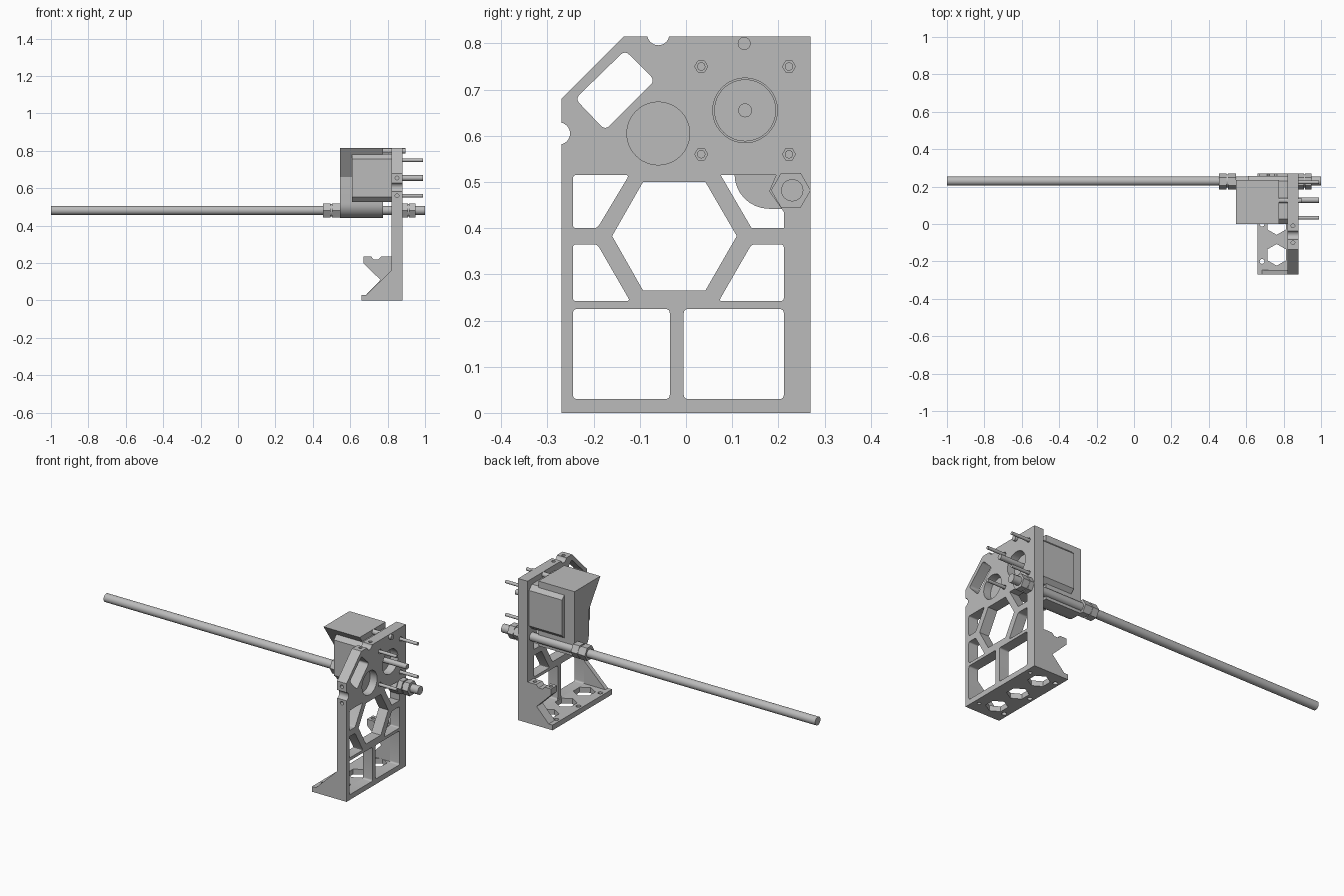
import bpy, bmesh, math
from mathutils import Vector

cube = bpy.data.objects.get("Cube")
if cube:
    bpy.data.objects.remove(cube, do_unlink=True)

grey = bpy.data.materials.new("light grey")
grey.use_nodes = True
grey.diffuse_color = (0.5, 0.5, 0.5, 1)
grey.node_tree.nodes["Principled BSDF"].inputs["Base Color"].default_value = (0.5, 0.5, 0.5, 1)
parts = []


def ngon(u, v, r, n=32, turn=0.0):
    return [(u + r * math.cos(turn + math.tau * i / n), v + r * math.sin(turn + math.tau * i / n))
            for i in range(n)]


def rounded(pts, r=0.012, steps=4):
    out = []
    for i, p in enumerate(pts):
        p, a, b = Vector(p), Vector(pts[i - 1]), Vector(pts[(i + 1) % len(pts)])
        a, b = p + (a - p).normalized() * r, p + (b - p).normalized() * r
        for k in range(steps + 1):
            t = k / steps
            out.append(tuple(a * (1 - t) ** 2 + p * 2 * t * (1 - t) + b * t * t))
    return out


def box(u0, u1, v0, v1):
    return [(u0, v0), (u1, v0), (u1, v1), (u0, v1)]


def place(axis, u, v, w):
    return {"x": (w, u, v), "y": (u, w, v), "z": (u, v, w)}[axis]


def prisms(name, shapes):
    """One object from (axis, outline, start, end) extrusions."""
    bm = bmesh.new()
    for axis, pts, lo, hi in shapes:
        a = [bm.verts.new(place(axis, u, v, lo)) for u, v in pts]
        b = [bm.verts.new(place(axis, u, v, hi)) for u, v in pts]
        bm.faces.new(a)
        bm.faces.new(b[::-1])
        for i in range(len(pts)):
            bm.faces.new((a[i], a[i - 1], b[i - 1], b[i]))
    bmesh.ops.recalc_face_normals(bm, faces=bm.faces)
    mesh = bpy.data.meshes.new(name)
    bm.to_mesh(mesh)
    bm.free()
    mesh.materials.append(grey)
    ob = bpy.data.objects.new(name, mesh)
    bpy.context.collection.objects.link(ob)
    parts.append(ob)
    return ob


def cut(ob, shapes):
    tool = prisms("cutter", shapes)
    tool.hide_render = True
    parts.remove(tool)
    mod = ob.modifiers.new("cut", "BOOLEAN")
    mod.operation = "DIFFERENCE"
    mod.solver = "EXACT"
    mod.object = tool
    bpy.context.view_layer.update()
    ob.data = bpy.data.meshes.new_from_object(ob.evaluated_get(bpy.context.evaluated_depsgraph_get()))
    ob.modifiers.clear()
    bpy.data.objects.remove(tool, do_unlink=True)


X0, X1 = 0.82, 0.88          # plate faces
MY, MZ = 0.128, 0.655        # motor axis
RY, RZ = 0.23, 0.482         # rod axis
screws = [(MY + i * 0.095, MZ + j * 0.095) for i in (-1, 1) for j in (-1, 1)]

# upright plate with its windows, notches and bores
plate = prisms("upright_plate", [("x", [(-0.27, 0), (0.27, 0), (0.27, 0.815), (-0.135, 0.815),
                                        (-0.27, 0.68)], X0, X1)])
windows = [
    rounded(box(-0.245, -0.035, 0.03, 0.225), 0.01),
    rounded(box(-0.005, 0.212, 0.03, 0.225), 0.01),
    [(-0.16, 0.383), (-0.093, 0.265), (0.042, 0.265), (0.11, 0.383), (0.042, 0.5), (-0.093, 0.5)],
    rounded([(-0.245, 0.4), (-0.192, 0.4), (-0.123, 0.515), (-0.245, 0.515)], 0.008),
    rounded([(-0.245, 0.365), (-0.192, 0.365), (-0.121, 0.242), (-0.245, 0.242)], 0.008),
    rounded([(0.212, 0.365), (0.142, 0.365), (0.071, 0.242), (0.212, 0.242)], 0.008),
    [(0.212, 0.4), (0.142, 0.4), (0.075, 0.515), (0.195, 0.515), (0.18, 0.48), (0.212, 0.435)],
    rounded([(-0.24, 0.68), (-0.132, 0.785), (-0.067, 0.72), (-0.175, 0.612)], 0.014),
    ngon(-0.06, 0.82, 0.024), ngon(-0.275, 0.605, 0.024),
    ngon(MY, MZ, 0.07, 48),
]
cuts = [("x", w, X0 - 0.02, X1 + 0.02) for w in windows]
cuts.append(("x", ngon(-0.06, 0.605, 0.068, 48), X0 + 0.015, X1 + 0.02))
cuts += [("x", ngon(y, z, 0.014, 6), X1 - 0.02, X1 + 0.02) for y, z in screws]
cuts += [("y", ngon(0.85, z, 0.01, 16), -0.3, -0.25) for z in (0.56, 0.655)]
cuts += [("z", ngon(0.85, y, 0.01, 16), 0.78, 0.85) for y in (-0.01, -0.1)]
cuts += [("z", ngon(0.85, y, 0.01, 16), -0.02, 0.02) for y in (-0.2, 0.2)]
cut(plate, cuts)

# foot with hexagonal and round holes
foot = prisms("foot", [("z", box(0.66, X0, -0.27, 0.27), 0, 0.03)])
cut(foot, [("z", ngon(0.763, y, 0.058, 6, math.pi / 2), -0.05, 0.1) for y in (-0.165, 0, 0.165)]
    + [("z", ngon(0.685, y, 0.013, 20), -0.05, 0.1) for y in (-0.2, 0, 0.2)])

# side walls of the foot
prisms("front_gusset", [("y", [(0.685, 0.03), (X0, 0.03), (X0, 0.16)], -0.27, -0.245)])
bracket = prisms("notched_bracket", [("y", [
    (0.685, 0.03), (X0, 0.03), (X0, 0.235), (0.765, 0.235), (0.75, 0.22), (0.725, 0.22),
    (0.712, 0.235), (0.67, 0.235), (0.67, 0.2), (0.762, 0.11)], 0.215, 0.27)])
cut(bracket, [("z", ngon(x, 0.242, 0.01, 16), 0.2, 0.26) for x in (0.69, 0.792)])

# motor body, with chamfered long edges, boss and shaft
c, h = 0.026, 0.128
body = [(h, h - c), (h - c, h), (c - h, h), (-h, h - c), (-h, c - h), (c - h, -h), (h - c, -h), (h, c - h)]
prisms("motor_body", [("x", [(MY + u, MZ + v) for u, v in body], 0.61, X0)])
prisms("motor_boss", [("x", ngon(MY, MZ, 0.067, 48), X0, X0 + 0.015)])
prisms("motor_shaft", [("x", ngon(MY, MZ, 0.015, 24), X0, 0.99)])
prisms("motor_screws", [("x", ngon(y, z, 0.009, 16), X0, 0.99) for y, z in screws])
prisms("top_screw", [("x", ngon(MY - 0.002, 0.8, 0.014, 24), 0.77, 0.895)])

# carriage block around the motor, rounded underneath
arc = [(0.18 - 0.075 * math.cos(t * math.pi / 16), 0.517 - 0.075 * math.sin(t * math.pi / 16))
       for t in range(9)]
prisms("carriage_block", [("x", [(0.235, 0.815), (0.0, 0.815), (0.105, 0.66)] + arc + [(0.235, 0.442)],
                           0.545, 0.775)])

# long rod and its nuts
prisms("long_rod", [("x", ngon(RY, RZ, 0.024, 32), -1, 1)])
for name, a, b in (("inner_nut", 0.455, 0.495), ("outer_nut", 0.503, 0.545),
                   ("plate_nut", X1, 0.908), ("end_nut", 0.914, 0.95)):
    prisms(name, [("x", ngon(RY - 0.003, RZ, 0.043, 6), a, b)])
prisms("washers", [("x", ngon(RY, RZ, 0.034, 32), a, b) for a, b in ((0.495, 0.503), (0.908, 0.914))])

# smooth shading on round surfaces only
bpy.ops.object.select_all(action="DESELECT")
for ob in parts:
    ob.select_set(True)
bpy.context.view_layer.objects.active = plate
bpy.ops.object.shade_smooth_by_angle(angle=math.radians(30))
